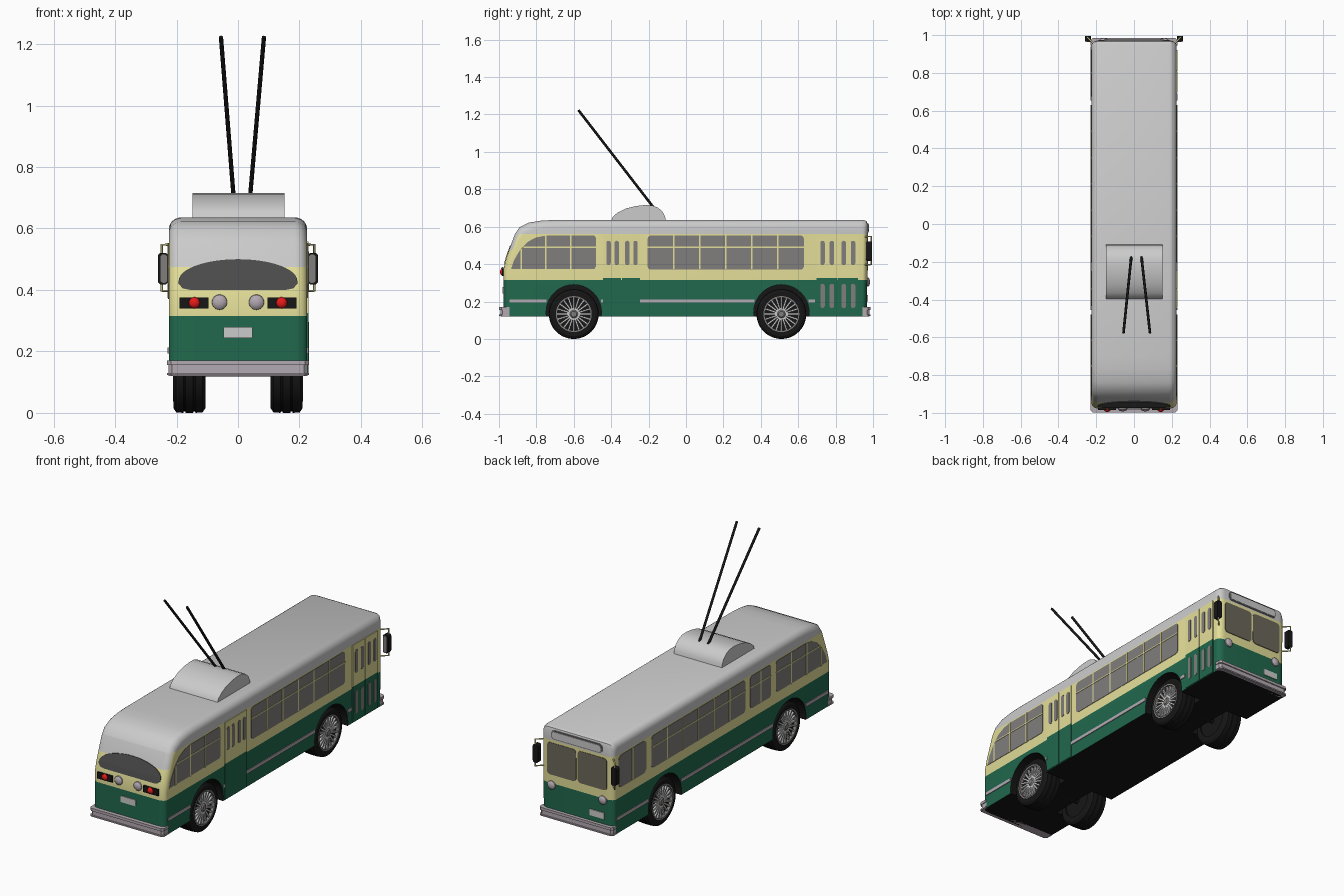
import bpy, bmesh
from math import sin, cos, pi
from mathutils import Vector, Matrix

if "Cube" in bpy.data.objects:
    bpy.data.objects.remove(bpy.data.objects["Cube"])


def material(name, *rgb):
    m = bpy.data.materials.new(name)
    m.diffuse_color = (*rgb, 1)
    m.use_nodes = True
    m.node_tree.nodes["Principled BSDF"].inputs["Base Color"].default_value = m.diffuse_color
    return m


GREEN = material("green", 0.015, 0.14, 0.075)
CREAM = material("cream", 0.78, 0.74, 0.32)
BLACK = material("black", 0.008, 0.008, 0.008)
ROOF = material("roof_grey", 0.62, 0.62, 0.62)
GLASS = material("side_glass", 0.22, 0.21, 0.2)
DARK = material("rear_glass", 0.07, 0.07, 0.07)
SCREEN = material("screen_glass", 0.15, 0.14, 0.1)
CHROME = material("chrome", 0.45, 0.4, 0.44)
RED = material("red", 0.8, 0.01, 0.01)


def finish(name, bm, mat=None, smooth=True):
    bmesh.ops.recalc_face_normals(bm, faces=bm.faces)
    me = bpy.data.meshes.new(name)
    bm.to_mesh(me)
    bm.free()
    ob = bpy.data.objects.new(name, me)
    bpy.context.collection.objects.link(ob)
    if mat:
        me.materials.append(mat)
    if smooth:
        shade(ob)
    return ob


def shade(ob):
    bpy.ops.object.select_all(action='DESELECT')
    ob.select_set(True)
    bpy.context.view_layer.objects.active = ob
    bpy.ops.object.shade_smooth_by_angle(angle=0.6)


def prism(name, pts, axis, lo, hi, mat=None):
    """Outline extruded along x (pts are y,z) or along y (pts are x,z)."""
    bm = bmesh.new()
    put = (lambda p, t: (t, *p)) if axis == 'x' else (lambda p, t: (p[0], t, p[1]))
    a, b = ([bm.verts.new(put(p, t)) for p in pts] for t in (lo, hi))
    bm.faces.new(a)
    bm.faces.new(b)
    for i in range(len(pts)):
        j = (i + 1) % len(pts)
        bm.faces.new((a[i], a[j], b[j], b[i]))
    return finish(name, bm, mat)


def rect(a0, a1, b0, b1, r=0.0, n=5):
    if r == 0:
        return [(a0, b0), (a1, b0), (a1, b1), (a0, b1)]
    out = []
    for k, (a, b) in enumerate([(a1 - r, b1 - r), (a0 + r, b1 - r), (a0 + r, b0 + r), (a1 - r, b0 + r)]):
        out += [(a + r * cos((k + i / n) * pi / 2), b + r * sin((k + i / n) * pi / 2))
                for i in range(n + (0 if 2 * r >= a1 - a0 and k % 2 else 1))]
    return out


def lathe(name, prof, cx, cy, cz, mat, n=40, axis='x'):
    """Closed (offset, radius) profile turned about an axis."""
    bm = bmesh.new()
    rings = []
    for i in range(n):
        c, s = cos(2 * pi * i / n), sin(2 * pi * i / n)
        rings.append([bm.verts.new((cx + t, cy + r * c, cz + r * s) if axis == 'x'
                                   else (cx + r * c, cy + t, cz + r * s)) for t, r in prof])
    for i in range(n):
        p, q = rings[i], rings[(i + 1) % n]
        for k in range(len(prof)):
            j = (k + 1) % len(prof)
            bm.faces.new((p[k], p[j], q[j], q[k]))
    bmesh.ops.remove_doubles(bm, verts=bm.verts, dist=1e-5)
    return finish(name, bm, mat)


def tube(name, pts, r, mat):
    cu = bpy.data.curves.new(name, 'CURVE')
    cu.dimensions = '3D'
    cu.bevel_depth, cu.bevel_resolution, cu.use_fill_caps = r, 2, True
    sp = cu.splines.new('POLY')
    sp.points.add(len(pts) - 1)
    for p, co in zip(sp.points, pts):
        p.co = (*co, 1)
    cu.materials.append(mat)
    bpy.context.collection.objects.link(bpy.data.objects.new(name, cu))


# Body shell: side profile lofted across x with rounded shoulders
back = [(-0.977, 0.12), (-0.977, 0.37), (-0.962, 0.43), (-0.937, 0.5), (-0.915, 0.56),
        (-0.89, 0.597), (-0.84, 0.622), (-0.77, 0.633)]
prof = back + [(-0.7, 0.636), (0.95, 0.636), (0.967, 0.628), (0.972, 0.61), (0.972, 0.56), (0.967, 0.12)]
stations = [(0.225 - 0.04 * (1 - cos(a)), 1 - sin(a)) for a in (i * pi / 12 for i in range(7))]
stations += [(-x, d) for x, d in reversed(stations)]
bm = bmesh.new()
loops = [[bm.verts.new((x, y * (1 - 0.028 * d), 0.12 + (z - 0.12) * (1 - 0.075 * d))) for y, z in prof]
         for x, d in stations]
for p, q in zip(loops, loops[1:]):
    for k in range(len(prof)):
        j = (k + 1) % len(prof)
        bm.faces.new((p[k], p[j], q[j], q[k]))
bm.faces.new(loops[0])
bm.faces.new(loops[-1])
body = finish("body_shell", bm, smooth=False)

# Wheel arches cut out of the shell
AXLES = [(-0.6, "rear"), (0.51, "front")]
for y, _ in AXLES:
    for s in (-1, 1):
        arc = [(y + 0.148 * cos(2 * pi * i / 40), 0.142 + 0.148 * sin(2 * pi * i / 40)) for i in range(40)]
        cut = prism("arch_cutter", arc, 'x', *sorted((s * 0.09, s * 0.3)))
        cut.hide_render = True
        mod = body.modifiers.new("arch", 'BOOLEAN')
        mod.operation, mod.object, mod.solver = 'DIFFERENCE', cut, 'EXACT'
        bpy.ops.object.select_all(action='DESELECT')
        bpy.context.view_layer.objects.active = body
        bpy.ops.object.modifier_apply(modifier=mod.name)
        bpy.data.objects.remove(cut)

# Paint bands on the shell
bm = bmesh.new()
bm.from_mesh(body.data)
for z in (0.315, 0.475, 0.56):
    bmesh.ops.bisect_plane(bm, geom=bm.verts[:] + bm.edges[:] + bm.faces[:], plane_co=(0, 0, z), plane_no=(0, 0, 1))
for f in bm.faces:
    c, n = f.calc_center_median(), f.normal
    if n.z < -0.9 or (abs(c.x) < 0.2 and abs(c.y) < 0.9 and c.z < 0.32):
        f.material_index = 2
    elif c.z < 0.315:
        f.material_index = 0
    elif c.z > 0.56 or (c.z > 0.475 and c.y < -0.8 and abs(n.x) < 0.8):
        f.material_index = 3
    else:
        f.material_index = 1
body.data.materials.clear()
for m in (GREEN, CREAM, BLACK, ROOF):
    body.data.materials.append(m)
idx = [f.material_index for f in bm.faces]
bm.to_mesh(body.data)
bm.free()
body.data.polygons.foreach_set("material_index", idx)
shade(body)

# Side windows, bars and trim
quarter = [(-0.935, 0.375), (-0.92, 0.42), (-0.885, 0.48), (-0.845, 0.52), (-0.8, 0.543), (-0.75, 0.552),
           (-0.49, 0.552), (-0.48, 0.54), (-0.48, 0.387), (-0.49, 0.375)]
for s, side in ((1, "right"), (-1, "left")):
    def panel(name, pts, d, mat, s=s, side=side):
        prism(side + "_" + name, pts, 'x', *sorted((s * 0.215, s * (0.225 + d))), mat)
    panel("quarter_window", quarter, 0.002, GLASS)
    panel("long_window", rect(-0.205, 0.63, 0.37, 0.553, 0.018), 0.002, GLASS)
    bars = [(-0.75, 0.552), (-0.615, 0.552), (-0.88, 0.48)] + [(y, 0.553) for y in (-0.065, 0.074, 0.213, 0.352, 0.491)]
    rails = [(-0.87, -0.48), (-0.205, 0.63)]
    trims = [(-0.945, -0.745), (-0.455, 0.365), (0.655, 0.69)]
    if s < 0:
        panel("driver_window", rect(0.675, 0.925, 0.37, 0.553, 0.03), 0.002, GLASS)
        panel("small_window", rect(-0.435, -0.25, 0.37, 0.553, 0.018), 0.002, GLASS)
        bars += [(-0.342, 0.553), (0.8, 0.553)]
        rails += [(-0.435, -0.25)]
        trims[2] = (0.655, 0.94)
    else:
        trims[1:2] = [(-0.455, -0.445), (-0.245, 0.365)]
    for y, top in bars:
        panel("window_bar", rect(y - 0.004, y + 0.004, 0.373, top), 0.004, CREAM)
    for a, b in rails:
        panel("window_rail", rect(a, b, 0.487, 0.493), 0.004, CREAM)
    for a, b in trims:
        panel("trim_strip", rect(a, b, 0.194, 0.212), 0.004, CHROME)

    # Mirrors on bracket frames
    tube(side + "_mirror_frame", [(s * 0.215, 0.955, 0.397), (s * 0.248, 0.99, 0.397),
                                  (s * 0.248, 0.99, 0.547), (s * 0.215, 0.955, 0.547)], 0.004, CREAM)
    prism(side + "_mirror", rect(*sorted((s * 0.228, s * 0.26)), 0.418, 0.52, 0.01), 'y', 0.965, 0.995, BLACK)
    prism(side + "_mirror_glass", rect(*sorted((s * 0.231, s * 0.252)), 0.423, 0.515, 0.008), 'y', 0.963, 0.966, GLASS)

    # Lamps at both ends
    dome = [(0.0, 0.0), (0.0, 0.025), (0.007, 0.024), (0.013, 0.018), (0.016, 0.009), (0.017, 0)]
    lathe(side + "_back_lamp", [(-t, r) for t, r in dome], s * 0.06, -0.975, 0.36, CHROME, 24, 'y')
    lathe(side + "_headlamp", dome, s * 0.16, 0.967, 0.305, CHROME, 24, 'y')
    prism(side + "_tail_lamp_box", rect(*sorted((s * 0.096, s * 0.19)), 0.34, 0.376), 'y', -0.985, -0.965, BLACK)
    lathe(side + "_tail_lamp", [(-t, r * 0.75) for t, r in dome], s * 0.142, -0.978, 0.358, RED, 20, 'y')

# Folding doors on the right side
for name, a, b, low in (("rear_door", -0.445, -0.245, False), ("front_door", 0.695, 0.922, True)):
    w = (b - a) / 2
    for k in (0, 1):
        y0, y1 = a + k * w + 0.002, a + (k + 1) * w - 0.002
        prism(name + "_lower_leaf", rect(y0, y1, 0.123, 0.325), 'x', 0.215, 0.229, GREEN)
        prism(name + "_upper_leaf", rect(y0, y1, 0.325, 0.558), 'x', 0.215, 0.229, CREAM)
        for f in (0.29, 0.73):
            y = y0 + f * w
            for z0, z1 in [(0.395, 0.525)] + ([(0.165, 0.295)] if low else []):
                prism(name + "_slit_window", rect(y - 0.012, y + 0.012, z0, z1, 0.0119), 'x', 0.22, 0.231, GLASS)

# Curved rear window following the sloped back
bm = bmesh.new()
arch = [(0.193 * cos(pi * i / 24), 0.43 + 0.07 * sin(pi * i / 24)) for i in range(25)]
arch += [(-0.193, 0.42), (-0.18, 0.405), (-0.155, 0.4), (0.155, 0.4), (0.18, 0.405), (0.193, 0.42)]
bm.faces.new([bm.verts.new((x, 0, z)) for x, z in arch])
bmesh.ops.bisect_plane(bm, geom=bm.verts[:] + bm.edges[:] + bm.faces[:], plane_co=(0, 0, 0.43), plane_no=(0, 0, 1))
for v in bm.verts:
    for (ya, za), (yb, zb) in zip(back[1:4], back[2:5]):
        if za <= v.co.z <= zb + 1e-5:
            v.co.y = ya + (yb - ya) * (v.co.z - za) / (zb - za) - 0.004
            break
bmesh.ops.solidify(bm, geom=bm.faces[:], thickness=0.003)
finish("rear_window", bm, DARK)

# Windscreen, route sign and number plates
for s in (-1, 1):
    prism("windscreen_pane", rect(*sorted((s * 0.005, s * 0.187)), 0.365, 0.545, 0.02), 'y', 0.96, 0.974, SCREEN)
prism("route_sign_rim", rect(-0.16, 0.16, 0.568, 0.618, 0.02), 'y', 0.955, 0.976, GLASS)
prism("route_sign", rect(-0.153, 0.153, 0.574, 0.612, 0.017), 'y', 0.955, 0.978, ROOF)
prism("rear_plate", rect(-0.047, 0.047, 0.244, 0.279), 'y', -0.982, -0.97, ROOF)
prism("front_plate", rect(-0.17, -0.08, 0.2, 0.235), 'y', 0.96, 0.973, ROOF)

# Bumpers with a raised upper and lower ridge
for name, s, y0, y1 in (("rear", -1, 0.945, 0.993), ("front", 1, 0.945, 0.98)):
    for k, (z0, z1, d) in enumerate([(0.12, 0.165, 0), (0.123, 0.13, 0.006), (0.155, 0.17, 0.006)]):
        c = 0.012
        x, y = 0.226 + d * 0.7, y1 + d
        bm = bmesh.new()
        plan = [(-x, y0), (-x, y - c), (-x + c, y), (x - c, y), (x, y - c), (x, y0)]
        f = bm.faces.new([bm.verts.new((px, s * py, z0)) for px, py in plan])
        top = bmesh.ops.extrude_face_region(bm, geom=[f])['geom']
        bmesh.ops.translate(bm, vec=(0, 0, z1 - z0), verts=[g for g in top if isinstance(g, bmesh.types.BMVert)])
        finish(name + ("_bumper" if k == 0 else "_bumper_ridge"), bm, CHROME)

# Wheels: grooved tyre, dark dish, rim ring, hub and radial spokes
tyre = [(-0.052, 0.09), (-0.052, 0.118), (-0.043, 0.131), (-0.02, 0.133), (-0.018, 0.128), (-0.014, 0.128),
        (-0.012, 0.133), (0.012, 0.133), (0.014, 0.128), (0.018, 0.128), (0.02, 0.133), (0.043, 0.131),
        (0.052, 0.118), (0.052, 0.09)]
for y, end in AXLES:
    for s, side in ((1, "right"), (-1, "left")):
        tag, cx = end + "_" + side, s * 0.158
        lathe(tag + "_tyre", tyre, cx, y, 0.133, BLACK, 48)
        lathe(tag + "_wheel_dish", [(-s * 0.045, 0), (-s * 0.045, 0.091), (s * 0.036, 0.091), (s * 0.03, 0)], cx, y, 0.133, BLACK)
        lathe(tag + "_rim", [(s * 0.03, 0.088), (s * 0.054, 0.088), (s * 0.054, 0.096), (s * 0.03, 0.096)], cx, y, 0.133, GLASS)
        lathe(tag + "_hub", [(s * 0.02, 0), (s * 0.02, 0.024), (s * 0.045, 0.024), (s * 0.053, 0.015), (s * 0.053, 0)],
              cx, y, 0.133, GLASS, 20)
        bm = bmesh.new()
        for i in range(20):
            m = (Matrix.Translation((cx + s * 0.042, y, 0.133)) @ Matrix.Rotation(2 * pi * i / 20, 4, 'X')
                 @ Matrix.Translation((0, 0, 0.055)) @ Matrix.Diagonal((0.01, 0.009, 0.07, 1)))
            bmesh.ops.create_cube(bm, size=1, matrix=m)
        finish(tag + "_spokes", bm, ROOF, False)
    prism(end + "_axle", [(y + 0.015 * cos(i * pi / 6), 0.133 + 0.015 * sin(i * pi / 6)) for i in range(12)],
          'x', -0.12, 0.12, BLACK)

# Pole housing on the roof and the two trolley poles
hump = [(-0.4, 0.63), (-0.393, 0.652), (-0.365, 0.676), (-0.32, 0.698), (-0.27, 0.71), (-0.22, 0.716),
        (-0.18, 0.714), (-0.15, 0.702), (-0.125, 0.68), (-0.112, 0.655), (-0.108, 0.63)]
prism("pole_housing", hump, 'x', -0.148, 0.152, ROOF)
for s in (-1, 1):
    tube("trolley_pole", [(0.0125 + s * 0.027, -0.175, 0.705), (0.0145 + s * 0.07, -0.575, 1.223)], 0.007, BLACK)
